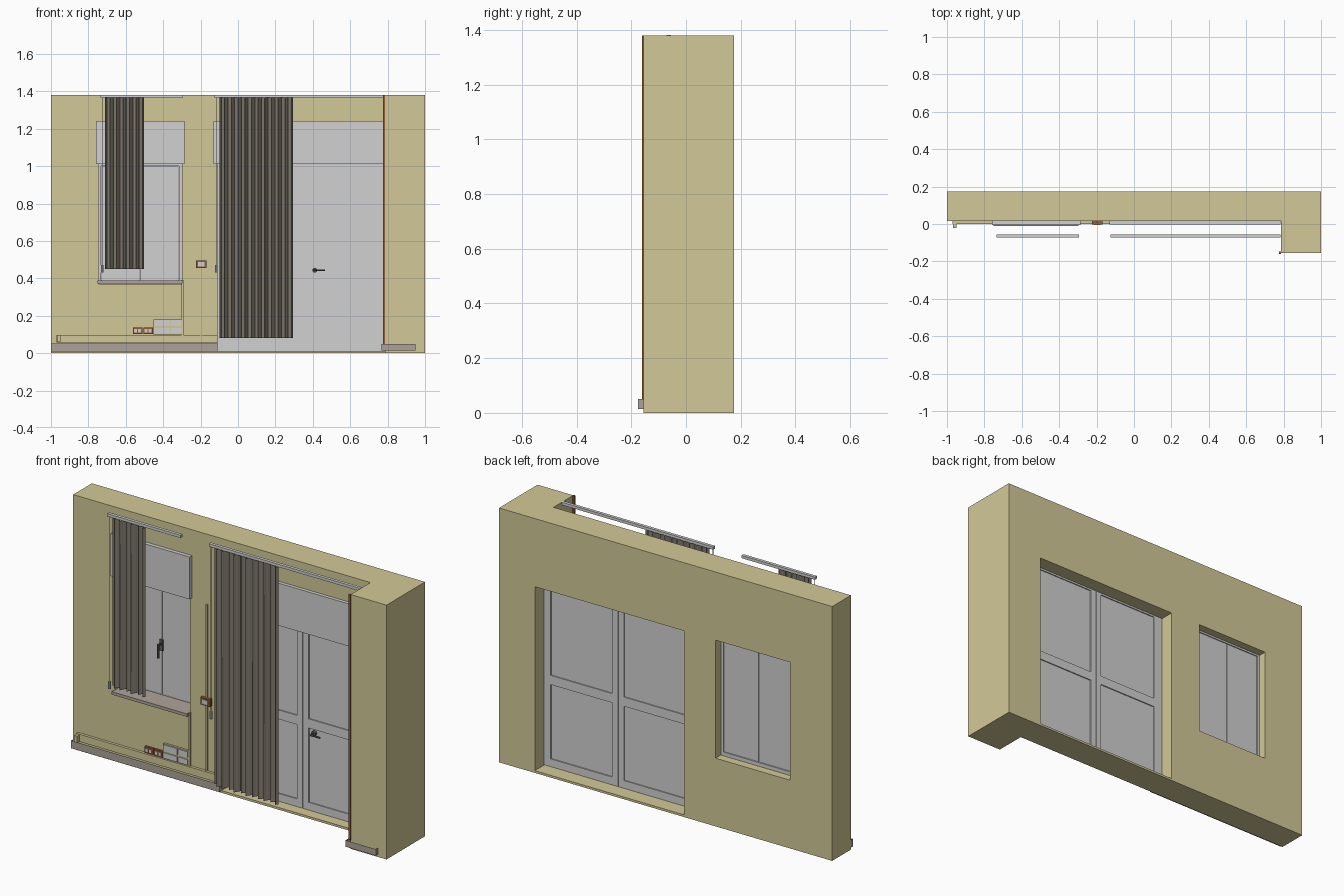
import bpy, bmesh, math
from mathutils import Vector, Matrix

cube = bpy.data.objects.get("Cube")
if cube:
    bpy.data.objects.remove(cube, do_unlink=True)


def material(name, rgb):
    m = bpy.data.materials.new(name)
    m.use_nodes = True
    col = [(c / 255 / 12.92 if c < 11 else ((c / 255 + 0.055) / 1.055) ** 2.4) for c in rgb] + [1]
    m.diffuse_color = col
    m.node_tree.nodes["Principled BSDF"].inputs["Base Color"].default_value = col
    return m


PLASTER = material("ochre plaster", (210, 201, 151))
WHITE = material("pale grey paint", (209, 209, 209))
FABRIC = material("taupe fabric", (144, 136, 124))
STONE = material("warm grey skirting", (174, 164, 154))
WOOD = material("reddish brown wood", (150, 92, 55))
METAL = material("dark metal", (95, 95, 95))


def finish(name, bm, mat, recalc=True):
    if recalc:
        bmesh.ops.recalc_face_normals(bm, faces=bm.faces)
    me = bpy.data.meshes.new(name)
    bm.to_mesh(me)
    bm.free()
    me.materials.append(mat)
    ob = bpy.data.objects.new(name, me)
    bpy.context.collection.objects.link(ob)
    return ob


def box(name, x, y, z, mat):
    bm = bmesh.new()
    size = [b - a for a, b in (x, y, z)]
    mid = [(a + b) / 2 for a, b in (x, y, z)]
    bmesh.ops.create_cube(bm, size=1, matrix=Matrix.Translation(mid) @ Matrix.Diagonal(size + [1]))
    return finish(name, bm, mat)


def slab(name, xs, zs, holes, y, mat):
    """Upright slab on a grid of x and z lines, with some cells left open."""
    bm = bmesh.new()
    v = [[bm.verts.new((a, y[0], c)) for c in zs] for a in xs]
    for i in range(len(xs) - 1):
        for k in range(len(zs) - 1):
            if (i, k) not in holes:
                bm.faces.new((v[i][k], v[i + 1][k], v[i + 1][k + 1], v[i][k + 1]))
    ext = bmesh.ops.extrude_face_region(bm, geom=bm.faces[:], use_keep_orig=True)
    moved = [g for g in ext["geom"] if isinstance(g, bmesh.types.BMVert)]
    bmesh.ops.translate(bm, verts=moved, vec=(0, y[1] - y[0], 0))
    return finish(name, bm, mat)


def ribbon(name, path, z, mat):
    """Thin upright sheet that follows a path seen from above."""
    bm = bmesh.new()
    cols = [[bm.verts.new((px, py, h)) for h in z] for px, py in path]
    for a, b in zip(cols, cols[1:]):
        bm.faces.new((a[0], b[0], b[1], a[1]))
    return finish(name, bm, mat, False)


def rod(name, start, end, radius, mat, sides=10):
    a, b = Vector(start), Vector(end)
    bm = bmesh.new()
    turn = (b - a).to_track_quat('Z', 'Y').to_matrix().to_4x4()
    bmesh.ops.create_cone(bm, cap_ends=True, segments=sides, radius1=radius, radius2=radius,
                          depth=(b - a).length, matrix=Matrix.Translation((a + b) / 2) @ turn)
    return finish(name, bm, mat)


# Wall with window and door openings, and the pillar at its end
slab("wall", [-1, -0.747, -0.30, -0.11, 0.785], [0, 0.012, 0.37, 1.01, 1.38],
     {(1, 2), (3, 1), (3, 2)}, (0.015, 0.175), PLASTER)
box("pillar", (0.785, 1), (-0.155, 0.175), (0, 1.38), PLASTER)
box("pillar_corner_trim", (0.775, 0.786), (-0.16, -0.148), (0.05, 1.38), WOOD)

# Double door: panelled frame on a thinner core
door_x = [-0.11, -0.055, 0.305, 0.338]
door_x2 = [0.341, 0.375, 0.745, 0.785]
door_z = [0.015, 0.057, 0.46, 0.51, 1.0, 1.01]
for side, xs in (("right", door_x), ("left", door_x2)):
    slab(side + "_door_frame", xs, door_z, {(1, 1), (1, 3)}, (0.07, 0.097), WHITE)
box("door_panels", (-0.11, 0.785), (0.076, 0.091), (0.012, 1.01), WHITE)

# Window: outer frame and two casements
slab("window_frame", [-0.747, -0.732, -0.315, -0.30], [0.37, 0.39, 1.0, 1.01],
     {(1, 1)}, (0.10, 0.13), WHITE)
for side, x in (("right", (-0.73, -0.526)), ("left", (-0.523, -0.317))):
    box(side + "_casement", x, (0.098, 0.127), (0.392, 0.998), WHITE)
box("window_sill", (-0.75, -0.298), (-0.012, 0.10), (0.372, 0.388), STONE)

# Shutter boxes over both openings
box("window_shutter_box", (-0.76, -0.287), (-0.006, 0.02), (1.01, 1.24), WHITE)
box("door_shutter_box", (-0.13, 0.784), (-0.004, 0.02), (1.01, 1.24), WHITE)

# Handles
box("window_handle_plate", (-0.535, -0.515), (0.09, 0.1), (0.63, 0.69), METAL)
rod("window_handle_neck", (-0.525, 0.1, 0.67), (-0.525, 0.065, 0.67), 0.006, METAL)
rod("window_handle_lever", (-0.525, 0.067, 0.675), (-0.525, 0.067, 0.60), 0.006, METAL)
rod("door_handle_rose", (0.41, 0.072, 0.443), (0.41, 0.06, 0.443), 0.013, METAL, 16)
rod("door_handle_neck", (0.41, 0.07, 0.443), (0.41, 0.035, 0.443), 0.005, METAL)
rod("door_handle_lever", (0.405, 0.038, 0.443), (0.465, 0.038, 0.443), 0.005, METAL)

# Curtain rails, pleated curtains and pull cords
curtains = (("window", (-0.735, -0.295), (-0.71, -0.502), 0.45, 6),
            ("door", (-0.125, 0.784), (-0.098, 0.295), 0.08, 11))
for name, rail, (x0, x1), low, waves in curtains:
    box(name + "_curtain_rail", rail, (-0.072, -0.055), (1.366, 1.381), WHITE)
    steps = waves * 8
    path = []
    for i in range(steps + 1):
        t = i / steps
        a = math.tau * waves * t
        wave = 0.017 * math.sin(a) + 0.007 * math.sin(a * 0.43 + 1)
        path.append((x0 + (x1 - x0) * t + 0.004 * math.sin(2 * a), -0.068 + wave))
    curtain = ribbon(name + "_curtain", path, (low, 1.368), FABRIC)
    for p in curtain.data.polygons:
        p.use_smooth = True
    cord_x = rail[0] + 0.008
    rod(name + "_pull_cord", (cord_x, -0.064, 0.46), (cord_x, -0.064, 1.368), 0.0015, WHITE, 6)
    rod(name + "_cord_weight", (cord_x, -0.064, 0.43), (cord_x, -0.064, 0.47), 0.007, WHITE)

# Skirting and the cable duct above it
ribbon("wall_skirting", [(-1, 0.015), (-1, -0.002), (-0.11, -0.002), (-0.11, 0.015)],
       (0.01, 0.052), STONE)
ribbon("pillar_skirting", [(0.768, 0.0), (0.768, -0.175), (0.95, -0.175), (0.95, -0.155)],
       (0.015, 0.05), STONE)
box("cable_duct", (-0.97, -0.11), (0.0, 0.016), (0.058, 0.098), PLASTER)
box("duct_end", (-0.968, -0.95), (-0.022, 0.016), (0.06, 0.096), PLASTER)
box("vertical_conduit", (-0.301, -0.292), (0.004, 0.016), (0.098, 0.39), PLASTER)

# Shutter strap and its winder
box("shutter_strap", (-0.2, -0.192), (0.007, 0.016), (0.098, 1.0), PLASTER)
box("strap_winder", (-0.225, -0.168), (-0.002, 0.016), (0.456, 0.495), WOOD)
box("winder_face", (-0.213, -0.18), (-0.005, 0.0), (0.464, 0.487), WHITE)

# Sockets above the duct
for i in range(2):
    x = -0.562 + i * 0.056
    box(f"brown_socket_{i + 1}", (x, x + 0.052), (0.003, 0.016), (0.102, 0.136), WOOD)
    for j in range(2):
        sx = x + 0.007 + j * 0.021
        box(f"brown_socket_{i + 1}_face_{j + 1}", (sx, sx + 0.016), (0.0, 0.005), (0.11, 0.128), WHITE)
box("socket_panel", (-0.452, -0.30), (0.004, 0.016), (0.101, 0.18), PLASTER)
for z in ((0.104, 0.134), (0.144, 0.177)):
    for x in ((-0.449, -0.364), (-0.357, -0.303)):
        box("panel_socket", x, (-0.001, 0.006), z, WHITE)
